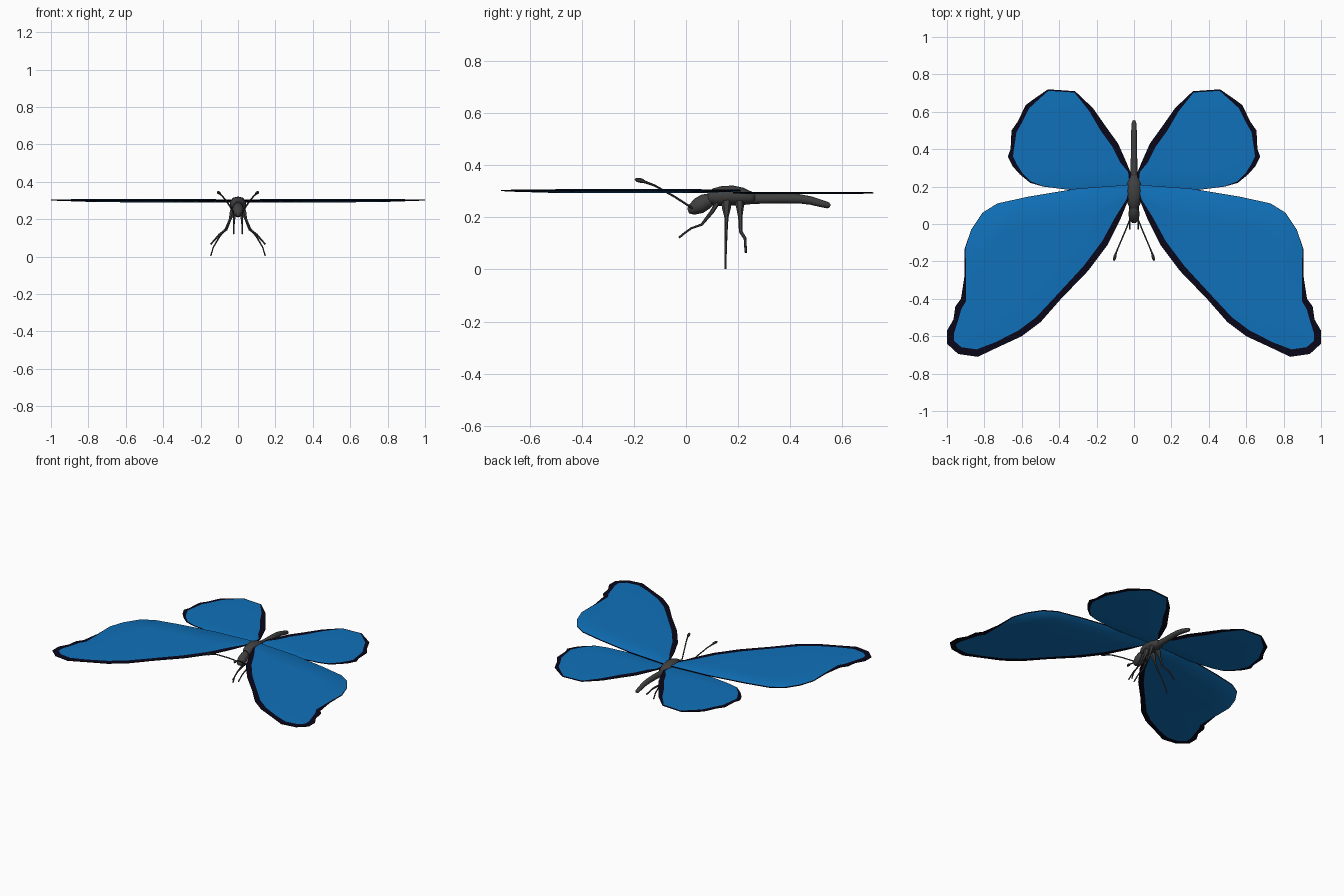
import bpy, bmesh, math
from mathutils import Vector


def material(name, rgb):
    m = bpy.data.materials.new(name)
    m.diffuse_color = (*rgb, 1)
    return m


BLUE = material("wing blue", (0.005, 0.165, 0.49))
DARK = material("wing edge black", (0.003, 0.002, 0.010))
GREY = material("body grey", (0.05, 0.05, 0.05))


def finish(name, bm, mats, angle):
    bmesh.ops.recalc_face_normals(bm, faces=bm.faces)
    me = bpy.data.meshes.new(name)
    bm.to_mesh(me)
    bm.free()
    for m in mats:
        me.materials.append(m)
    ob = bpy.data.objects.new(name, me)
    bpy.context.collection.objects.link(ob)
    bpy.ops.object.select_all(action='DESELECT')
    ob.select_set(True)
    bpy.context.view_layer.objects.active = ob
    bpy.ops.object.shade_smooth_by_angle(angle=math.radians(angle))
    return ob


def bridge(bm, a, b, mat=0):
    n = len(a)
    for i in range(n):
        j = (i + 1) % n
        bm.faces.new((a[i], a[j], b[j], b[i])).material_index = mat


def tube(name, path, sides=8, angle=50):
    """Loft along (x, y, z, half width, half height) stations."""
    bm = bmesh.new()
    pts = [Vector(p[:3]) for p in path]
    rings = []
    for i, p in enumerate(path):
        t = (pts[min(i + 1, len(pts) - 1)] - pts[max(i - 1, 0)]).normalized()
        side = Vector((1, 0, 0))
        side = (side - t * side.dot(t)).normalized()
        up = side.cross(t)
        ring = []
        for k in range(sides):
            a = 2 * math.pi * (k + 0.5) / sides
            ring.append(bm.verts.new(pts[i] + side * p[3] * math.cos(a) + up * p[4] * math.sin(a)))
        rings.append(ring)
    for a, b in zip(rings, rings[1:]):
        bridge(bm, a, b)
    bm.faces.new(rings[0])
    bm.faces.new(rings[-1])
    return finish(name, bm, [GREY], angle)


def wing(name, outline, z, s, up, down):
    """Thin lens-shaped wing; outline holds (x, y, dark border width)."""
    bm = bmesh.new()
    P = [Vector(p[:2]) for p in outline]
    n = len(P)
    area = sum(P[i - 1].cross(P[i]) for i in range(n))
    centre = Vector((0, 0))
    for i in range(n):
        centre += (P[i - 1] + P[i]) * P[i - 1].cross(P[i]) / (3 * area)
    inner = []
    for i, p in enumerate(P):
        d = ((p - P[i - 1]).normalized() + (P[(i + 1) % n] - p).normalized()).normalized()
        nrm = Vector((-d.y, d.x)) * (1 if area > 0 else -1)
        inner.append(p + nrm * outline[i][2])

    def ring(points, h):
        return [bm.verts.new((s * p.x, p.y, z + h)) for p in points]

    mid = [p.lerp(centre, 0.4) for p in inner]
    rims = []
    for sign, bulge in ((1, up), (-1, down)):
        rim = ring(P, sign * 0.002)
        edge = ring(inner, sign * (0.002 + bulge * 0.3))
        belly = ring(mid, sign * (0.002 + bulge))
        tip = bm.verts.new((s * centre.x, centre.y, z + sign * (0.002 + bulge)))
        bridge(bm, rim, edge, 1)
        bridge(bm, edge, belly)
        for i in range(n):
            bm.faces.new((belly[i], belly[(i + 1) % n], tip))
        rims.append(rim)
    bridge(bm, rims[0], rims[1], 1)
    return finish(name, bm, [BLUE, DARK], 60)


# Wing outlines: x, y, border width
FORE = [(0.02, 0.21, .002), (0.30, 0.19, .002), (0.57, 0.145, .002), (0.73, 0.11, .002),
        (0.81, 0.06, .002), (0.87, -0.03, .002), (0.905, -0.13, .004), (0.905, -0.27, .008),
        (0.925, -0.40, .03), (0.955, -0.44, .035), (0.965, -0.51, .025), (1.0, -0.57, .04),
        (1.0, -0.64, .04), (0.94, -0.695, .04), (0.835, -0.71, .04), (0.73, -0.66, .03),
        (0.60, -0.60, .035), (0.50, -0.525, .035), (0.39, -0.40, .03), (0.245, -0.25, .035),
        (0.14, -0.11, .035), (0.075, 0.02, .03), (0.03, 0.13, .01)]
HIND = [(0.02, 0.19, .002), (0.02, 0.28, .012), (0.045, 0.34, .03), (0.085, 0.43, .035),
        (0.15, 0.52, .035), (0.22, 0.62, .025), (0.315, 0.71, .008), (0.46, 0.72, .008),
        (0.54, 0.665, .02), (0.58, 0.635, .025), (0.62, 0.55, .022), (0.655, 0.50, .028),
        (0.66, 0.40, .018), (0.675, 0.36, .028), (0.65, 0.31, .025), (0.61, 0.265, .015),
        (0.555, 0.22, .008), (0.485, 0.20, .003), (0.325, 0.18, .002), (0.165, 0.185, .002)]

# Body
tube("thorax", [(0, .085, .275, .022, .022), (0, .11, .278, .036, .034), (0, .14, .282, .044, .038),
                (0, .18, .284, .045, .038), (0, .215, .280, .044, .034), (0, .25, .274, .036, .024),
                (0, .265, .272, .02, .016)], 10)
tube("abdomen", [(0, .235, .272, .022, .022), (0, .30, .272, .019, .019), (0, .37, .273, .018, .019),
                 (0, .43, .272, .017, .018), (0, .48, .264, .016, .016), (0, .52, .253, .015, .014),
                 (0, .545, .246, .012, .012), (0, .553, .243, .006, .006)], 10)
tube("head", [(0, .008, .225, .012, .010), (0, .022, .230, .024, .022), (0, .05, .245, .031, .032),
              (0, .075, .260, .028, .031), (0, .10, .272, .018, .022)], 10)

for s, label in ((-1, "left"), (1, "right")):
    wing(label + "_forewing", FORE, 0.303, s, 0.003, 0.008)
    wing(label + "_hindwing", HIND, 0.294, s, 0.002, 0.003)

    # Antenna with a clubbed tip
    tube(label + "_antenna", [(s * x, y, z, r, r) for x, y, z, r in (
        (.022, .025, .235, .004), (.05, -.045, .280, .004), (.082, -.12, .322, .004),
        (.096, -.155, .335, .005), (.101, -.172, .341, .009), (.106, -.188, .344, .008),
        (.108, -.196, .345, .003))], 6)

    # Legs, thick at the hip
    legs = {
        "front": [(.02, .12, .255, .010), (.02, .10, .222, .008), (.022, .06, .172, .005),
                  (.022, .02, .158, .004), (.022, -.005, .140, .004), (.022, -.027, .122, .004)],
        "middle": [(.02, .155, .265, .020), (.03, .155, .235, .017), (.042, .155, .20, .008),
                   (.065, .154, .15, .006), (.10, .153, .105, .005), (.132, .152, .05, .004),
                   (.146, .152, .003, .004)],
        "hind": [(.02, .205, .265, .019), (.03, .207, .24, .015), (.042, .208, .20, .008),
                 (.062, .210, .145, .007), (.10, .227, .118, .006), (.125, .228, .09, .005),
                 (.146, .230, .066, .005)],
    }
    for part, pts in legs.items():
        tube(f"{label}_{part}_leg", [(s * x, y, z, r, r) for x, y, z, r in pts], 6)
